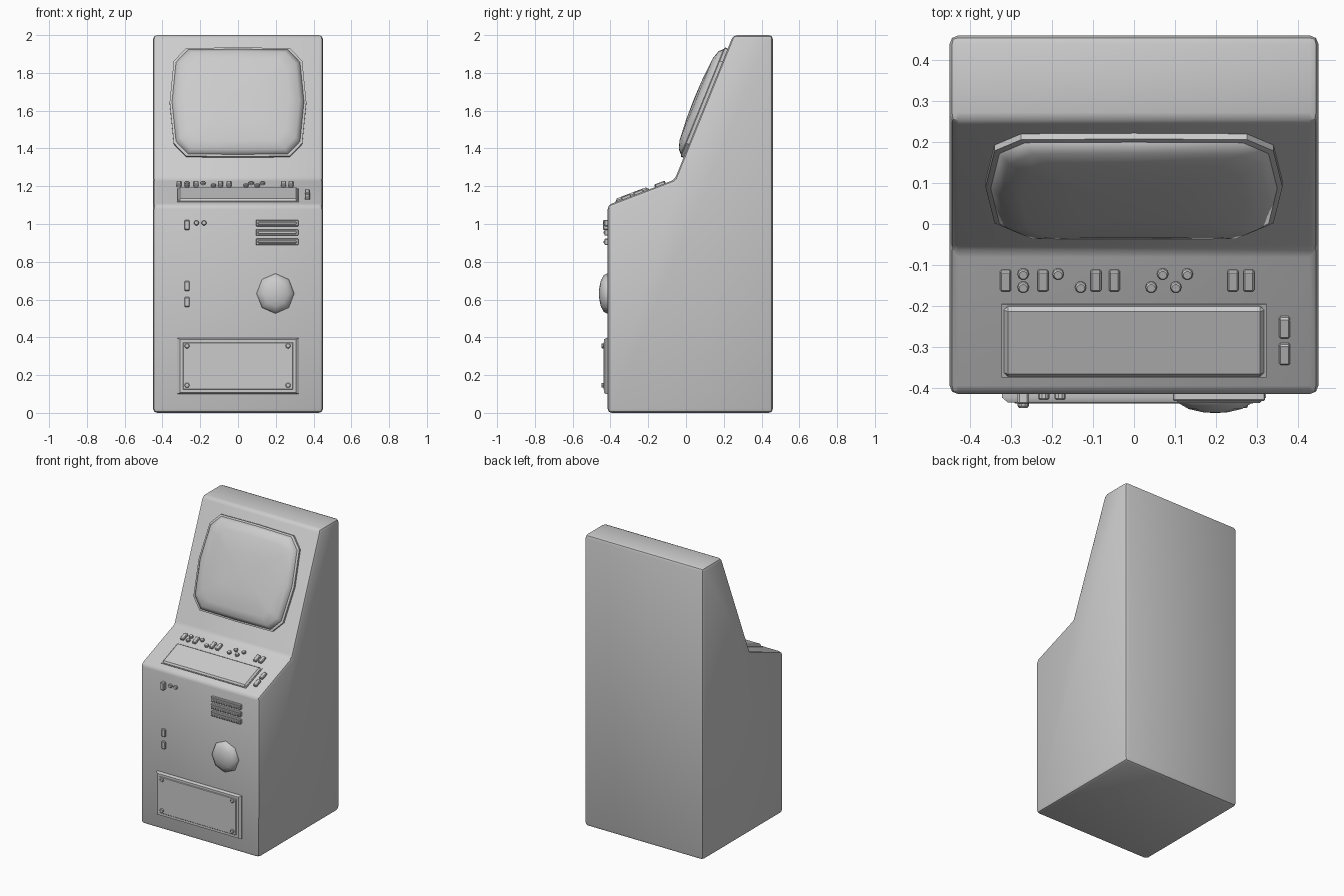
import bpy, bmesh
from math import radians, cos, sin, pi, atan2
from mathutils import Matrix

if "Cube" in bpy.data.objects:
    bpy.data.objects.remove(bpy.data.objects["Cube"])


def finish(name, bm, matrix=Matrix(), angle=35):
    bmesh.ops.recalc_face_normals(bm, faces=bm.faces)
    bm.transform(matrix)
    me = bpy.data.meshes.new(name)
    bm.to_mesh(me)
    bm.free()
    ob = bpy.data.objects.new(name, me)
    bpy.context.collection.objects.link(ob)
    me.shade_smooth()
    me.set_sharp_from_angle(angle=radians(angle))
    return ob


def surface(y, z, tilt):
    # local X = right, local Y = up the surface, local Z = outward
    return Matrix.Translation((0, y, z)) @ Matrix.Rotation(tilt, 4, 'X')


def box(name, m, u, v, w, h, top, bottom=-0.01, bevel=0.004):
    bm = bmesh.new()
    bmesh.ops.create_cube(bm, size=1)
    bm.transform(Matrix.Translation((u, v, (top + bottom) / 2))
                 @ Matrix.Diagonal((w, h, top - bottom, 1)))
    if bevel:
        bmesh.ops.bevel(bm, geom=bm.edges[:], offset=bevel, segments=1, affect='EDGES')
    return finish(name, bm, m)


def layered(name, m, u, v, outline, layers, angle=35):
    # stacked scaled copies of an outline, closed by a cap or a centre point
    bm = bmesh.new()
    rings = [[bm.verts.new((u + x * s, v + y * s, h)) for x, y in outline]
             for s, h in layers if s > 0]
    n = len(outline)
    for a, b in zip(rings, rings[1:]):
        for i in range(n):
            bm.faces.new((a[i], a[(i + 1) % n], b[(i + 1) % n], b[i]))
    bm.faces.new(rings[0])
    if layers[-1][0] == 0:
        tip = bm.verts.new((u, v, layers[-1][1]))
        for i in range(n):
            bm.faces.new((rings[-1][i], rings[-1][(i + 1) % n], tip))
    else:
        bm.faces.new(rings[-1])
    return finish(name, bm, m, angle)


def ellipse(rx, ry, n):
    return [(rx * cos(2 * pi * i / n), ry * sin(2 * pi * i / n)) for i in range(n)]


def round_button(name, m, u, v, top=0.014):
    return layered(name, m, u, v, ellipse(0.0135, 0.0135, 10),
                   [(1, -0.01), (1, top - 0.004), (0.75, top)])


# Cabinet body: side profile extruded across the width, rounded edges
profile = [(0.46, 0), (-0.415, 0), (-0.415, 1.10), (-0.06, 1.235), (0.25, 2.0), (0.46, 2.0)]
bm = bmesh.new()
left = bm.faces.new([bm.verts.new((-0.45, y, z)) for y, z in profile])
new = bmesh.ops.extrude_face_region(bm, geom=[left])['geom']
bmesh.ops.translate(bm, vec=(0.9, 0, 0), verts=[g for g in new if isinstance(g, bmesh.types.BMVert)])
bmesh.ops.recalc_face_normals(bm, faces=bm.faces)
bmesh.ops.bevel(bm, geom=bm.edges[:], offset=0.022, segments=2, profile=0.5, affect='EDGES')
finish("cabinet_body", bm)

front = surface(-0.415, 0, pi / 2)
console_tilt = atan2(0.135, 0.355)
console = surface(-0.415, 1.10, console_tilt)
screen_tilt = atan2(0.765, 0.31)
screen = surface(0.104, 1.64, screen_tilt)

# Bulging screen with clipped corners
quarter = [(0.362, 0), (0.34, 0.235), (0.275, 0.308)]
half = quarter + [(0, 0.312)] + [(-x, y) for x, y in reversed(quarter)]
outline = half + [(x, -y) for x, y in reversed(half[1:-1])]
layered("screen_surround", screen, 0, 0, outline, [(1, -0.02), (1, 0.015), (0.965, 0.019)])
layered("screen_glass", screen, 0, 0, [(x * 0.965, y * 0.965) for x, y in outline],
        [(1, 0.0), (1, 0.019), (0.93, 0.04), (0.78, 0.054), (0.4, 0.063), (0, 0.066)], 50)


# Console deck: plate and buttons, positions given by plan-view y
def deck(y):
    return (y + 0.415) / cos(console_tilt)


box("console_plate_base", console, 0, deck(-0.284), 0.645, 0.19, 0.004, bevel=0)
box("console_plate", console, 0, deck(-0.284), 0.635, 0.183, 0.016, bevel=0.01)
for i, x in enumerate((-0.313, -0.222, -0.093, -0.048, 0.241, 0.28)):
    box(f"deck_key_{i}", console, x, deck(-0.136), 0.027, 0.054, 0.014)
for i, y in enumerate((-0.25, -0.315)):
    box(f"side_key_{i}", console, 0.367, deck(y), 0.027, 0.054, 0.014)
for i, (x, y) in enumerate(((-0.27, -0.12), (-0.27, -0.152), (-0.185, -0.12), (-0.13, -0.152),
                            (0.042, -0.152), (0.07, -0.12), (0.102, -0.152), (0.13, -0.12))):
    round_button(f"deck_button_{i}", console, x, deck(y))

# Front louvres: a bar with a narrower raised slat
for i, z in enumerate((1.005, 0.955, 0.905)):
    box(f"vent_bar_{i}", front, 0.207, z, 0.225, 0.034, 0.016, bevel=0.003)
    box(f"vent_slat_{i}", front, 0.207, z, 0.205, 0.014, 0.021, bevel=0.003)

# Front keys and small buttons
for i, z in enumerate((0.995, 0.672, 0.587)):
    box(f"front_key_{i}", front, -0.27, z, 0.027, 0.052, 0.024 if i == 0 else 0.012)
for i, x in enumerate((-0.22, -0.18)):
    round_button(f"front_button_{i}", front, x, 1.006)

# Faceted dome
layered("front_dome", front, 0.198, 0.632,
        [(y, x) for x, y in ellipse(0.106, 0.1, 8)],
        [(1, -0.01), (1, 0.004), (0.92, 0.02), (0.65, 0.036), (0.3, 0.044), (0, 0.046)], 50)

# Lower access panel with sloped rim, inner plate and corner screws
panel = [(-0.322, -0.148), (0.322, -0.148), (0.322, 0.148), (-0.322, 0.148)]
layered("access_panel_rim", front, 0, 0.248, panel, [(1, -0.01), (1, 0.008), (0.955, 0.02)])
box("access_panel_plate", front, 0, 0.248, 0.585, 0.25, 0.023, bevel=0.003)
for i, (x, z) in enumerate((sx, sz) for sx in (-0.27, 0.265) for sz in (0.146, 0.355)):
    round_button(f"panel_screw_{i}", front, x, z, 0.033)
